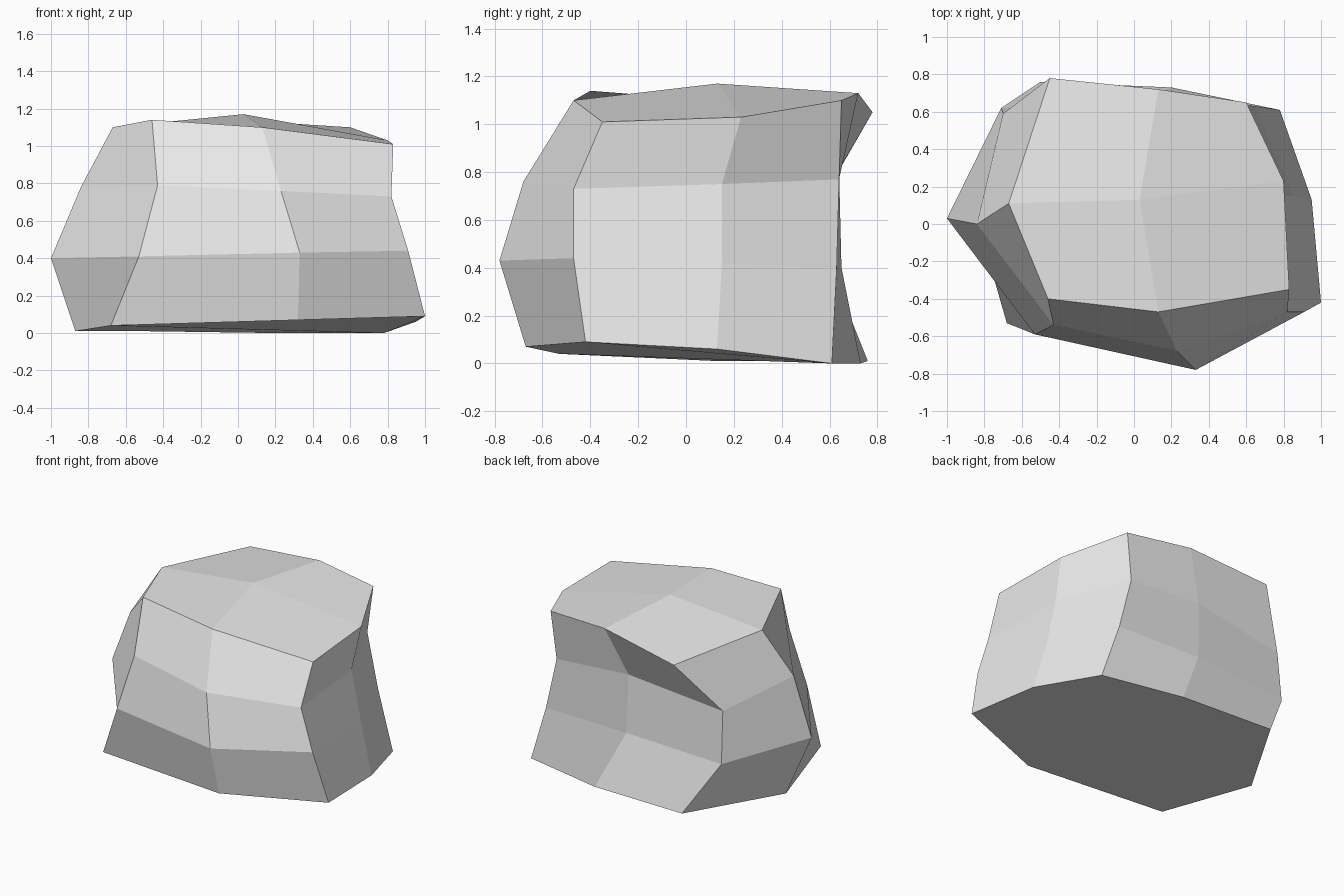
import bpy
import bmesh

# Remove the default cube only
default_cube = bpy.data.objects.get("Cube")
if default_cube:
    bpy.data.objects.remove(default_cube, do_unlink=True)


def make_material(name, colour):
    material = bpy.data.materials.new(name)
    material.use_nodes = True
    material.diffuse_color = colour
    shader = next(node for node in material.node_tree.nodes
                  if node.type == "BSDF_PRINCIPLED")
    shader.inputs["Base Color"].default_value = colour
    return material


# Cross-sections, each running front left, front, front right, right,
# back right, back, back left, left
base_section = [
    (-.68, -.53, .04), (.32, -.67, .07), (1, -.42, .09), (.95, .13, .06),
    (.78, .61, 0), (.2, .73, 0), (-.5, .76, .01), (-.87, .13, .01)]
belly_section = [
    (-.53, -.59, .41), (.33, -.78, .43), (.91, -.47, .44), (.85, .15, .42),
    (.65, .63, .4), (.01, .65, .4), (-.71, .62, .36), (-1, .03, .4)]
waist_section = [
    (-.43, -.54, .79), (.23, -.68, .76), (.82, -.47, .73), (.78, .15, .75),
    (.56, .64, .77), (0, .64, .81), (-.7, .59, .72), (-.84, 0, .78)]
rim_section = [
    (-.46, -.4, 1.14), (.13, -.47, 1.1), (.83, -.35, 1.01), (.8, .23, 1.03),
    (.6, .65, 1.1), (.13, .72, 1.13), (-.45, .78, 1.05), (-.67, .11, 1.1)]
crown_point = (.03, .13, 1.17)


def build_rock(name, sections, crown, material):
    bm = bmesh.new()
    rings = [[bm.verts.new(point) for point in section] for section in sections]
    count = len(rings[0])

    # Side bands between neighbouring cross-sections
    for lower, upper in zip(rings, rings[1:]):
        for i in range(count):
            j = (i + 1) % count
            bm.faces.new((lower[i], lower[j], upper[j], upper[i]))

    # Crown: one quad per corner, meeting at the peak
    peak = bm.verts.new(crown)
    rim = rings[-1]
    for corner in range(0, count, 2):
        before, after = rim[corner - 1], rim[corner + 1]
        bm.faces.new((before, rim[corner], after, peak))

    # Underside
    bm.faces.new(list(reversed(rings[0])))
    bm.normal_update()

    mesh = bpy.data.meshes.new(name)
    bm.to_mesh(mesh)
    bm.free()
    mesh.materials.append(material)
    mesh.shade_flat()
    rock = bpy.data.objects.new(name, mesh)
    bpy.context.collection.objects.link(rock)
    return rock


stone_grey = make_material("stone_grey", (.8, .8, .8, 1))
build_rock("rock",
           [base_section, belly_section, waist_section, rim_section],
           crown_point, stone_grey)
